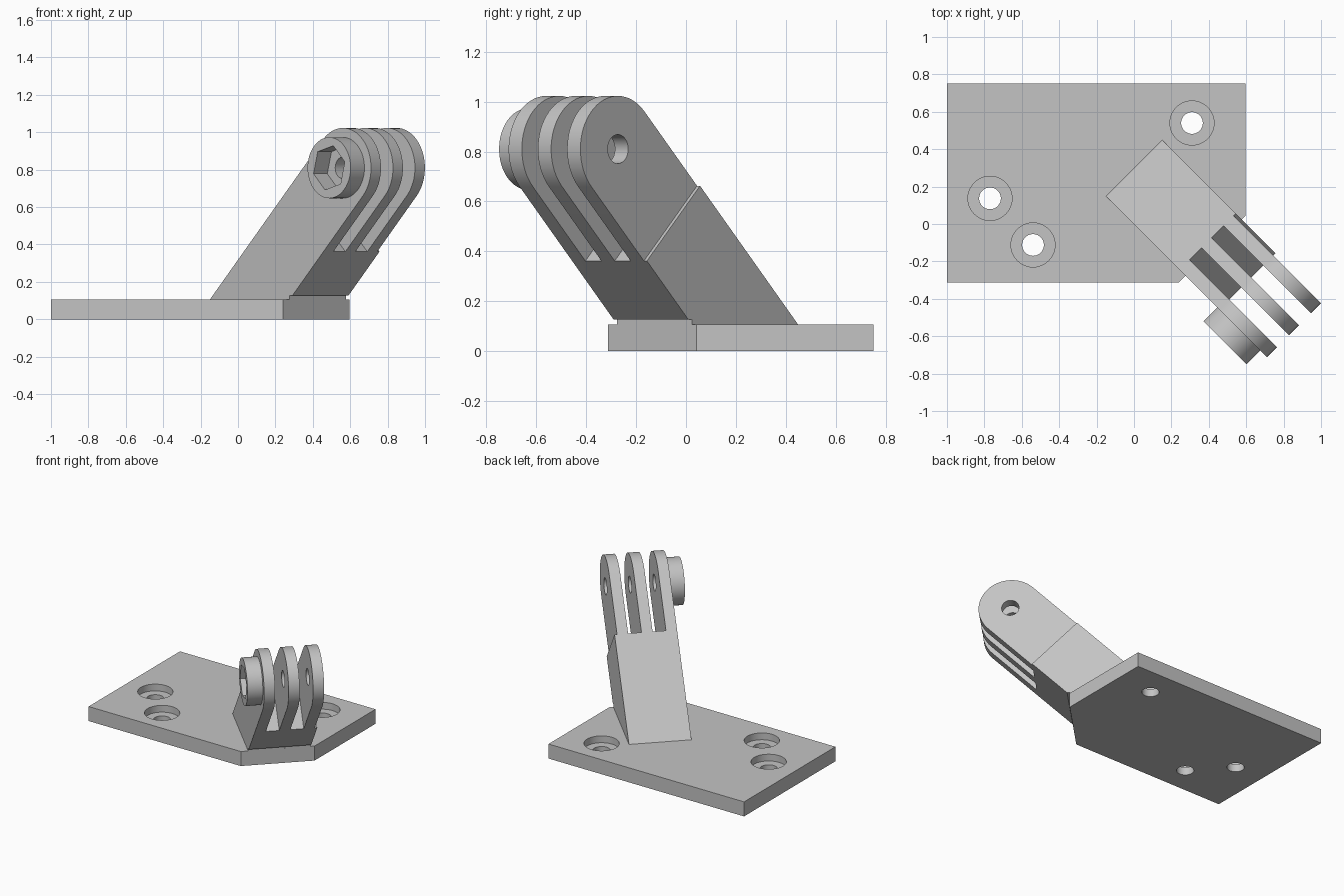
import bpy, bmesh, math
from mathutils import Vector

if "Cube" in bpy.data.objects:
    bpy.data.objects.remove(bpy.data.objects["Cube"])

grey = bpy.data.materials.new("plain grey")
grey.use_nodes = True
grey.diffuse_color = (0.55, 0.55, 0.55, 1)
grey.node_tree.nodes["Principled BSDF"].inputs["Base Color"].default_value = (0.55, 0.55, 0.55, 1)

S = math.sqrt(0.5)
PLATE_TOP = 0.107
PIVOT = Vector((0.793, 0.81))   # (distance along the diagonal, height)
R = 0.213                       # half width of the arm


def flat(a, b, c):
    """Profile lies in the ground plane, extruded upwards."""
    return Vector((a, b, c))


def diagonal(u, z, v):
    """Profile lies in the arm's side plane, extruded across the arm."""
    return Vector(((u + v) * S, (v - u) * S, z))


def prism(name, points, start, end, frame):
    bm = bmesh.new()
    low = [bm.verts.new(frame(p[0], p[1], start)) for p in points]
    high = [bm.verts.new(frame(p[0], p[1], end)) for p in points]
    bm.faces.new(low)
    bm.faces.new(high)
    n = len(points)
    for i in range(n):
        j = (i + 1) % n
        bm.faces.new((low[i], low[j], high[j], high[i]))
    bmesh.ops.recalc_face_normals(bm, faces=bm.faces)
    mesh = bpy.data.meshes.new(name)
    bm.to_mesh(mesh)
    bm.free()
    mesh.materials.append(grey)
    ob = bpy.data.objects.new(name, mesh)
    bpy.context.collection.objects.link(ob)
    return ob


def arc(center, radius, first=0, sweep=360, n=48):
    count = n if sweep == 360 else n + 1
    angles = [math.radians(first + sweep * i / n) for i in range(count)]
    return [(center[0] + radius * math.cos(a), center[1] + radius * math.sin(a)) for a in angles]


def cut(ob, cutters):
    bpy.context.view_layer.objects.active = ob
    for cutter in cutters:
        cutter.hide_render = True
        mod = ob.modifiers.new("cut", 'BOOLEAN')
        mod.operation = 'DIFFERENCE'
        mod.solver = 'EXACT'
        mod.object = cutter
        bpy.ops.object.modifier_apply(modifier=mod.name)
        bpy.data.objects.remove(cutter)


def smooth(ob):
    bpy.ops.object.select_all(action='DESELECT')
    ob.select_set(True)
    bpy.context.view_layer.objects.active = ob
    bpy.ops.object.shade_smooth_by_angle(angle=math.radians(30))


# Base plate with one clipped corner and three counterbored screw holes
plate = prism("base_plate", [(-1, -0.312), (0.241, -0.312), (0.595, 0.042), (0.595, 0.752), (-1, 0.752)],
              0, PLATE_TOP, flat)
for spot in [(0.31, 0.54), (-0.77, 0.137), (-0.54, -0.112)]:
    cut(plate, [prism("counterbore", arc(spot, 0.118), 0.057, 0.2, flat),
                prism("screw_hole", arc(spot, 0.058), -0.1, 0.2, flat)])

# Slanted arm with a rounded end, rising at 45 degrees
offset = PIVOT.y - PIVOT.x
upper, lower = offset + R / S, offset - R / S
lip = PLATE_TOP + 0.02
profile = [(PLATE_TOP - upper, PLATE_TOP), (0.391, PLATE_TOP), (0.391, lip), (lip - lower, lip)]
profile += arc(PIVOT, R, -45, 180, 32)
arm = prism("slotted_arm", profile, 0, 0.424, diagonal)

# Two slots leave three fins; a thin relief narrows the outer fin
along, across = Vector((S, S)), Vector((-S, S))
foot = PIVOT - along * (PIVOT.x + PIVOT.y - 1.007) * S
box = [foot - across * 0.4, foot + along * 0.8 - across * 0.4,
       foot + along * 0.8 + across * 0.4, foot + across * 0.4]
for a, b in [(0.075, 0.166), (0.241, 0.332), (0.407, 0.5)]:
    cut(arm, [prism("slot", box, a, b, diagonal)])
cut(arm, [prism("pin_hole", arc(PIVOT, 0.058), -0.2, 0.6, diagonal)])

# Round boss with a hexagonal nut pocket
boss = prism("nut_boss", arc(PIVOT, 0.163), -0.104, 0, diagonal)
cut(boss, [prism("nut_pocket", arc(PIVOT, 0.122, 15, 360, 6), -0.2, 0.1, diagonal)])

for part in (plate, arm, boss):
    smooth(part)
